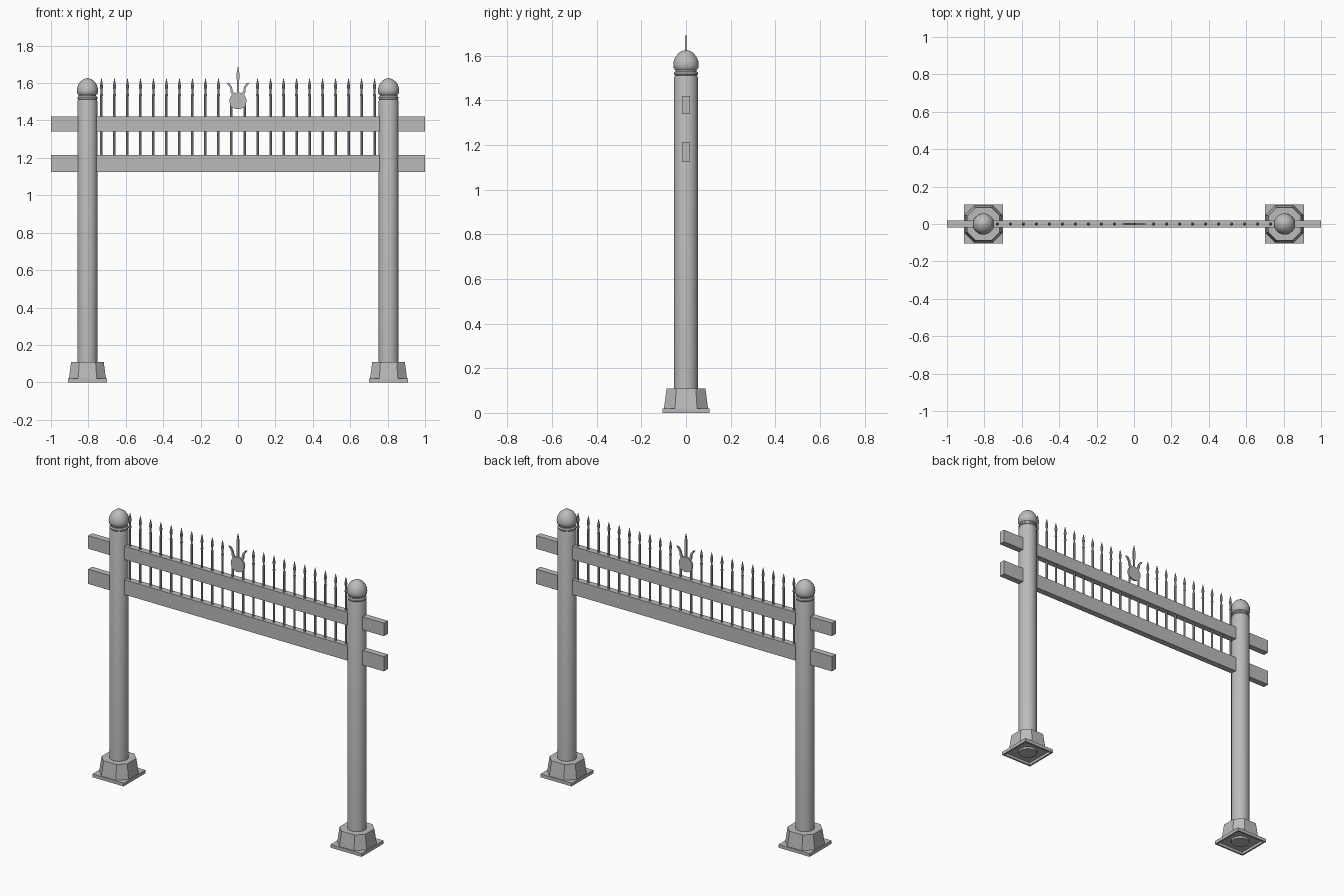
import bpy, bmesh, math
from mathutils import Vector

cube = bpy.data.objects.get("Cube")
if cube:
    bpy.data.objects.remove(cube)

grey = bpy.data.materials.new("stone grey")
grey.use_nodes = True
grey.diffuse_color = (0.5, 0.5, 0.5, 1)
grey.node_tree.nodes["Principled BSDF"].inputs["Base Color"].default_value = (0.5, 0.5, 0.5, 1)


def finish(name, bm, smooth=False):
    bmesh.ops.recalc_face_normals(bm, faces=bm.faces)
    mesh = bpy.data.meshes.new(name)
    bm.to_mesh(mesh)
    bm.free()
    mesh.materials.append(grey)
    obj = bpy.data.objects.new(name, mesh)
    bpy.context.collection.objects.link(obj)
    if smooth:
        bpy.ops.object.select_all(action="DESELECT")
        obj.select_set(True)
        bpy.context.view_layer.objects.active = obj
        bpy.ops.object.shade_smooth_by_angle(angle=math.radians(35))
    return obj


def loft(bm, rings):
    """Join equal-length rings of points and cap both ends."""
    loops = [[bm.verts.new(p) for p in ring] for ring in rings]
    for a, b in zip(loops, loops[1:]):
        for i in range(len(a)):
            j = (i + 1) % len(a)
            bm.faces.new((a[i], a[j], b[j], b[i]))
    bm.faces.new(loops[0][::-1])
    bm.faces.new(loops[-1])


def lathe(bm, x, profile, sides):
    turns = [math.tau * i / sides for i in range(sides)]
    loft(bm, [[(x + r * math.cos(t), r * math.sin(t), z) for t in turns]
              for r, z in profile])


def square(x, half, z):
    return [(x + sx * half, sy * half, z) for sx, sy in ((1, 1), (-1, 1), (-1, -1), (1, -1))]


def octagon(x, half, z):
    cut = half * 0.5
    pts = [(half, cut), (cut, half), (-cut, half), (-half, cut),
           (-half, -cut), (-cut, -half), (cut, -half), (half, -cut)]
    return [(x + px, py, z) for px, py in pts]


def plate(bm, outline, thick):
    """Extrude an outline in x and z along y."""
    loft(bm, [[(x, y, z) for x, z in outline] for y in (-thick / 2, thick / 2)])


# Posts with domed finials, on octagonal plinths with hollow square feet
POST = [(0.053, 0.004), (0.053, 1.503), (0.05, 1.512)]
FINIAL = [(0.047, 1.51), (0.053, 1.516), (0.053, 1.524), (0.047, 1.53), (0.047, 1.536),
          (0.055, 1.545), (0.057, 1.56), (0.055, 1.576), (0.048, 1.594),
          (0.036, 1.61), (0.02, 1.621), (0.002, 1.627)]
for side, x in (("left", 0.805), ("right", -0.805)):
    bm = bmesh.new()
    lathe(bm, x, POST, 32)
    finish(side + "_post", bm, True)

    bm = bmesh.new()
    lathe(bm, x, FINIAL, 32)
    finish(side + "_finial", bm, True)

    bm = bmesh.new()
    loft(bm, [octagon(x, 0.099, 0.019), octagon(x, 0.087, 0.11)])
    finish(side + "_plinth", bm)

    bm = bmesh.new()
    loft(bm, [square(x, 0.094, 0.016), square(x, 0.094, 0), square(x, 0.105, 0),
              square(x, 0.105, 0.02)])
    finish(side + "_foot", bm)

# Two horizontal rails passing through the posts
for name, low, high in (("lower_rail", 1.125, 1.215), ("upper_rail", 1.34, 1.42)):
    bm = bmesh.new()
    plate(bm, [(-1, low), (1, low), (1, high), (-1, high)], 0.038)
    finish(name, bm)

# Spear-topped pickets; the middle pair is short and carries the emblem
SPEAR = [(0.0065, 1.21), (0.0065, 1.53), (0.0085, 1.536), (0.0055, 1.546),
         (0.005, 1.56), (0.0085, 1.58), (0.006, 1.6), (0.0008, 1.625)]
STUB = [(0.0065, 1.21), (0.0065, 1.485)]
bm = bmesh.new()
for i in range(11):
    for sign in (-1, 1):
        lathe(bm, sign * (0.035 + 0.0695 * i), SPEAR if i else STUB, 8)
finish("pickets", bm, True)

# Emblem: a round disc, a central spike and two flared horns
bm = bmesh.new()
plate(bm, [(0.045 * math.cos(math.tau * i / 32), 1.505 + 0.045 * math.sin(math.tau * i / 32))
           for i in range(32)], 0.012)
finish("emblem_disc", bm, True)

bm = bmesh.new()
plate(bm, [(-0.006, 1.54), (0.006, 1.54), (0.007, 1.655), (0, 1.692), (-0.007, 1.655)], 0.007)
finish("emblem_spike", bm)

HORN = [(0.012, 1.54), (0.03, 1.53), (0.039, 1.55), (0.042, 1.575), (0.062, 1.603),
        (0.045, 1.598), (0.033, 1.58), (0.028, 1.558)]
for side, sign in (("left", 1), ("right", -1)):
    bm = bmesh.new()
    plate(bm, [(sign * x, z) for x, z in HORN], 0.01)
    finish(side + "_emblem_horn", bm)
